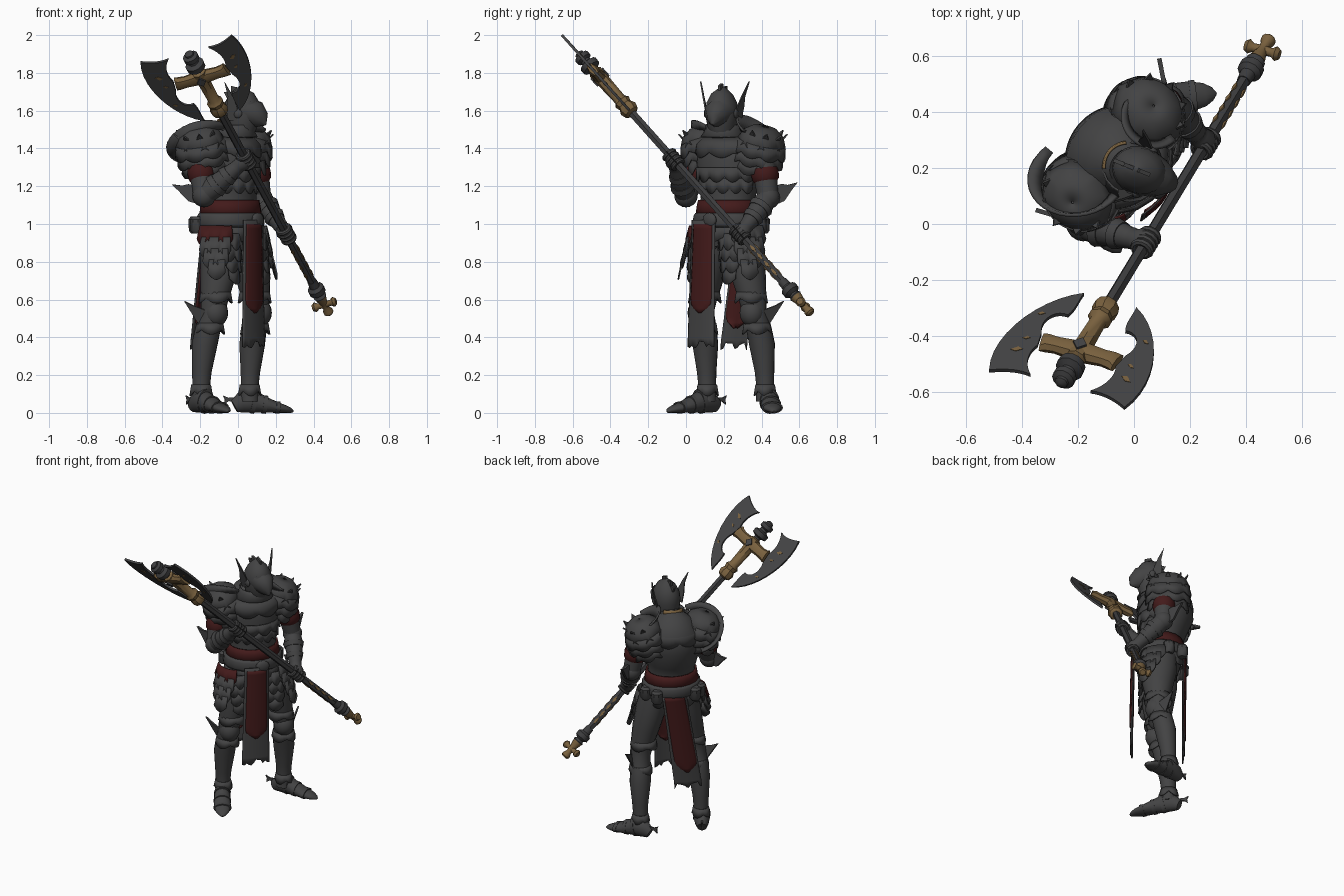
import bpy, bmesh, math, random
from mathutils import Vector, Matrix, geometry

random.seed(4)
cube = bpy.data.objects.get("Cube")
if cube:
    bpy.data.objects.remove(cube)


def material(name, *rgb):
    m = bpy.data.materials.new(name)
    m.use_nodes = True
    m.diffuse_color = (*rgb, 1)
    m.node_tree.nodes["Principled BSDF"].inputs["Base Color"].default_value = (*rgb, 1)
    return m


STEEL = material("dark_steel", .056, .056, .057)
BLADE = material("blade_steel", .058, .058, .06)
SHAFT = material("shaft_grey", .047, .047, .049)
RED = material("deep_red_cloth", .056, .0105, .0105)
GOLD = material("old_gold", .19, .118, .048)
BLACK = material("black", .012, .012, .013)

# Frames: body turned on the spot, head turned a little further, axe along its shaft
WORLD = Matrix()
BODY = Matrix.Translation((-.04, .22, 0)) @ Matrix.Rotation(math.radians(50), 4, 'Z')
HEAD = Matrix.Translation((.02, .19, 0)) @ Matrix.Rotation(math.radians(68), 4, 'Z')
shaft_dir = Vector((-.374, -.618, .692)).normalized()
blade_dir = Vector((.925, -.258, .277))
blade_dir = (blade_dir - shaft_dir * blade_dir.dot(shaft_dir)).normalized()
AXE = Matrix((blade_dir, shaft_dir.cross(blade_dir), shaft_dir)).transposed().to_4x4()
AXE.translation = (-.193, -.455, 1.777)


def flip(frame, s):
    return frame @ Matrix.Diagonal((s, 1, 1, 1))


def add(name, mat, verts, faces, frame, thick=0, angle=40):
    me = bpy.data.meshes.new(name)
    me.from_pydata([frame @ Vector(v) for v in verts], [], faces)
    bm = bmesh.new()
    bm.from_mesh(me)
    bmesh.ops.remove_doubles(bm, verts=bm.verts, dist=.0001)
    bmesh.ops.recalc_face_normals(bm, faces=bm.faces)
    bm.to_mesh(me)
    bm.free()
    for p in me.polygons:
        p.use_smooth = True
    me.set_sharp_from_angle(angle=math.radians(angle))
    me.materials.append(mat)
    ob = bpy.data.objects.new(name, me)
    bpy.context.collection.objects.link(ob)
    if thick:
        mod = ob.modifiers.new("thickness", 'SOLIDIFY')
        mod.thickness, mod.offset = thick, 0


def grid(rows, cols):
    return [(r * cols + c, r * cols + c + 1, (r + 1) * cols + c + 1, (r + 1) * cols + c)
            for r in range(rows - 1) for c in range(cols - 1)]


def loft(name, mat, pts, radii, frame=BODY, sides=16, ref=(1, 0, 0)):
    """Rings of elliptical section along a path, capped."""
    pts, ref, verts = [Vector(p) for p in pts], Vector(ref), []
    for i, p in enumerate(pts):
        t = (pts[min(i + 1, len(pts) - 1)] - pts[max(i - 1, 0)]).normalized()
        u = (ref - t * ref.dot(t)).normalized()
        v = t.cross(u)
        a, b = radii[i] if isinstance(radii[i], tuple) else (radii[i], radii[i])
        for k in range(sides + 1):
            q = math.tau * k / sides
            verts.append(p + u * a * math.cos(q) + v * b * math.sin(q))
    faces = grid(len(pts), sides + 1)
    faces += [tuple(range(sides)), tuple(len(verts) - 2 - k for k in range(sides))]
    add(name, mat, verts, faces, frame)


def lathe(name, mat, profile, frame, sides=12):
    loft(name, mat, [(0, 0, z) for z, r in profile], [r for z, r in profile], frame, sides)


def band(name, mat, rings, frame, start=0, end=360, scallops=1, depth=0, thick=.008):
    """Curved armour plate; the last ring has a scalloped edge."""
    cols, verts = scallops * 6 + 12, []
    for i, (z, rx, ry) in enumerate(rings):
        for c in range(cols + 1):
            t = c / cols
            q = math.radians(start + (end - start) * t)
            drop = depth * abs(math.sin(math.pi * scallops * t)) if i == len(rings) - 1 else 0
            verts.append((rx * math.cos(q), ry * math.sin(q), z - drop))
    add(name, mat, verts, grid(len(rings), cols + 1), frame, thick)


def plate(name, mat, outline, thick, origin, ax, ay, frame):
    o, ax, ay = Vector(origin), Vector(ax).normalized(), Vector(ay).normalized()
    nrm, n = ax.cross(ay).normalized() * thick / 2, len(outline)
    flat = [o + ax * p[0] + ay * p[1] for p in outline]
    faces = [tuple(range(n)), tuple(range(2 * n - 1, n - 1, -1))]
    faces += [(k, (k + 1) % n, n + (k + 1) % n, n + k) for k in range(n)]
    add(name, mat, [p + nrm for p in flat] + [p - nrm for p in flat], faces, frame)


def ball(name, mat, loc, size, frame=BODY):
    sx, sy, sz = size
    x, y, z = loc
    steps = [math.pi * (k + .05) / 10.1 for k in range(11)]
    loft(name, mat, [(x, y, z - sz * math.cos(a)) for a in steps],
         [(sx * math.sin(a), sy * math.sin(a)) for a in steps], frame)


def cloth(name, mat, top, bottom, width, bow, thick, rounded):
    top, bottom, rows, cols, verts = Vector(top), Vector(bottom), 20, 13, []
    for r in range(rows):
        t = r / (rows - 1)
        half = width / 2 * (.88 + .12 * t)
        if rounded and t > .85:
            half *= math.sqrt(max(.02, 1 - ((t - .85) / .15) ** 2))
        for c in range(cols):
            u = c / (cols - 1) * 2 - 1
            p = top.lerp(bottom, t) + Vector((u * half, bow * (1 - .8 * u * u), 0))
            if r == rows - 1 and not rounded:
                p.z += random.uniform(-.02, .025)
            verts.append(p)
    add(name, mat, verts, grid(rows, cols), BODY, thick)


def at(x, y, z):
    return Matrix.Translation((x, y, z))


# Torso and waist
loft("torso", STEEL, [(0, 0, .88), (0, 0, .98), (0, 0, 1.06), (0, 0, 1.13), (0, .01, 1.2), (0, .03, 1.32),
                      (0, .03, 1.41), (0, .01, 1.47), (0, -.02, 1.51)],
     [(.13, .1), (.165, .13), (.16, .138), (.15, .13), (.162, .148), (.188, .178), (.182, .168), (.13, .12), (.07, .07)],
     sides=28)
band("waist_sash", RED, [(1.125, .158, .14), (1.09, .165, .148), (1.04, .172, .153)], BODY, thick=.012)
band("belt", STEEL, [(1.055, .172, .154), (1.04, .182, .163), (1.0, .186, .166), (.985, .178, .158)], BODY, thick=.014)
band("fauld", STEEL, [(1.0, .176, .148), (.93, .186, .15)], BODY, 0, 360, 11, .025)
for z, w, n in ((1.24, .168, 7), (1.3, .182, 6)):
    band("belly_lame", STEEL, [(z, w - .002, w - .01), (z - .05, w - .001, w - .012)], BODY @ at(0, .022, 0), 185, 355, n, .03)
band("upper_breast_plate", STEEL, [(1.46, .145, .135), (1.42, .182, .17), (1.38, .19, .178)], BODY @ at(0, .026, 0), 0, 360, 8, .03)
ball("belt_buckle", STEEL, (.02, -.172, 1.02), (.045, .02, .04))
for x, y in ((-.165, .09), (-.12, .14), (.13, .135), (.18, .05)):
    loft("belt_pouch", STEEL, [(x, y, .95), (x, y, .965), (x, y, 1.025), (x, y, 1.04)], [.025, .036, .038, .025], sides=8)
band("collar", STEEL, [(1.46, .12, .12), (1.5, .092, .1), (1.525, .09, .098)], BODY @ at(0, -.03, 0))
band("collar_trim", GOLD, [(1.522, .09, .097), (1.555, .085, .09)], BODY @ at(0, -.03, 0), 45, 135)

# Cloth panels front and back
cloth("front_tabard", STEEL, (-.02, -.17, 1.02), (-.03, -.18, .36), .18, -.015, .006, False)
cloth("front_tabard_panel", RED, (-.02, -.171, 1.0), (-.028, -.179, .53), .14, -.016, .014, True)
cloth("back_tabard", STEEL, (.02, .14, 1), (-.075, .135, .35), .18, .015, .006, False)
cloth("back_tabard_panel", RED, (.02, .141, .99), (-.066, .136, .45), .145, .016, .014, True)

# Helmet with pointed visor, horns and crest
loft("helmet", STEEL, [(0, .01, 1.46), (0, .005, 1.52), (0, 0, 1.58), (0, 0, 1.64), (0, .005, 1.685), (0, .01, 1.71), (0, .01, 1.73)],
     [(.06, .07), (.077, .088), (.087, .1), (.08, .096), (.057, .07), (.03, .036), .004], HEAD, 20)
loft("visor", STEEL, [(0, -.02, 1.6), (0, -.075, 1.58), (0, -.112, 1.55), (0, -.136, 1.525)],
     [(.086, .075), (.07, .075), (.038, .05), .006], HEAD, 10)
crest = [(.1, -.05), (.115, -.01), (.09, .0), (.1, .05), (.07, .05), (.07, .09), (.03, .07), (-.08, .085), (-.08, .04),
         (.05, .03), (.07, -.05)]
plate("helmet_crest", STEEL, [(b, a + 1.63) for a, b in crest], .014, (0, .01, 0), (0, 1, 0), (0, 0, 1), HEAD)
for s in (-1, 1):
    H = flip(HEAD, s)
    plate("helmet_horn", STEEL, [(0, 0), (.05, 0), (.045, .07), (.032, .13), (.04, .21), (.01, .14), (-.01, .07)],
          .008, (.078, -.005, 1.55), (.3, 1, 0), (.24, .05, 1), H)
    ball("visor_hinge", STEEL, (.084, -.01, 1.585), (.012, .025, .025), H)
    plate("eye_slit", BLACK, [(0, 0), (.04, .012), (.042, .026), (0, .016)], .008, (.012, -.09, 1.622), (1, .45, 0), (0, .3, 1), H)

for s in (-1, 1):
    S = flip(BODY, s)
    # Layered shoulder armour
    P = S @ at(.19, .045, 1.41) @ Matrix.Rotation(math.radians(18), 4, 'Y')
    band("shoulder_dome", STEEL, [(.112, .004, .004), (.102, .06, .065), (.07, .1, .112), (.02, .124, .138)], P, 0, 360, 8, .03)
    for i, r in enumerate((.132, .13, .116)):
        z = .025 - i * .048
        band("shoulder_lame", STEEL, [(z, r - .012, r), (z - .052, r + .004, r + .014)], P, 0, 360, 8, .022)
    for k in range(5):
        q = math.radians(k * 40 - 80)
        plate("shoulder_spike", STEEL, [(-.018, 0), (.018, 0), (0, .035)], .008, (.1 * math.cos(q), .112 * math.sin(q), .068),
              (-math.sin(q), math.cos(q), 0), (math.cos(q) * .6, math.sin(q) * .6, 1), P)
    if s < 0:
        T = S @ at(.135, .085, 1.42) @ Matrix.Rotation(math.radians(-32), 4, 'X')
        band("shoulder_crescent", STEEL, [(0, .14, .15), (.01, .168, .185)], T, -100, 90, 1, -.07, .012)
    else:
        band("shoulder_guard", STEEL, [(0, .09, .09), (.01, .115, .115)], S @ at(.2, .02, 1.49), 100, 260, 1, -.075, .012)

    # Legs, stance shifted slightly to the left
    G = BODY @ at(.018, 0, 0) @ Matrix.Diagonal((s, 1, 1, 1))
    loft("leg", STEEL, [(.09, 0, .96), (.115, -.01, .85), (.145, -.02, .72), (.172, -.018, .6), (.182, -.015, .53), (.19, .012, .44),
                        (.196, .03, .36), (.2, .045, .22), (.2, .05, .13), (.2, .05, .06)],
         [(.088, .105), (.094, .112), (.086, .098), .073, .064, .067, .068, .052, .046, .05], G)
    ball("knee_guard", STEEL, (.18, -.035, .53), (.066, .065, .075), G)
    plate("knee_wing", STEEL, [(-.05, -.07), (-.01, -.16), (.02, -.11), (.05, -.05), (.08, .02), (.105, .08), (.06, .055), (.0, .03), (-.05, .02)],
          .01, (.232, -.015, .515), (.55, 1, 0), (.3, 0, 1), G)
    for z, x, y, r, n in ((.64, .16, -.018, .08, 4), (.475, .186, 0, .07, 4), (.15, .2, .05, .052, 4)):
        band("leg_lame", STEEL, [(z, r - .006, r - .002), (z - .035, r + .004, r + .008)], G @ at(x, y, 0), 0, 360, n, .025)
    # Hip plates: tapering tiers over the thigh, flaring ones at the side
    for i in range(4):
        z, spread = .95 - i * .06, 56 - i * 10
        band("thigh_tasset", STEEL, [(z, .106, .126), (z - .06, .113, .138)], S @ at(.1 + i * .008, -.005, 0),
             -94 - spread, -94 + spread, (4, 3, 2, 1)[i], .03)
        band("side_tasset", RED if s < 0 and i == 0 else STEEL, [(z + .04, .12 + i * .016, .13 + i * .01), (z - .03, .142 + i * .016, .145 + i * .01)],
             S @ at(.1, .0, 0), -72 + i * 6, 12 - i * 12, (3, 3, 2, 1)[i], .035)

# Pointed armoured feet with spurs
for heel, toe in (((-.24, .165, 0), (-.05, -.1, 0)), ((-.02, .43, 0), (.292, .465, 0))):
    heel, toe = Vector(heel), Vector(toe)
    along = (toe - heel).normalized()
    side = Vector((-along.y, along.x, 0))
    shape = ((0, .03, .035), (.12, .046, .055), (.3, .05, .064), (.48, .053, .046), (.7, .054, .03), (.87, .042, .02),
             (.96, .024, .013), (1, .006, .006))
    loft("foot", STEEL, [heel.lerp(toe, t) + Vector((0, 0, h)) for t, w, h in shape], [(w, h) for t, w, h in shape], WORLD, 16, side)
    for t, w, h in shape[2:5]:
        p = heel.lerp(toe, t)
        loft("foot_lame", STEEL, [p + Vector((0, 0, h)), p + along * .022 + Vector((0, 0, h * .93))], [(w + .003, h + .002)] * 2, WORLD, 16, side)
    plate("spur", STEEL, [(0, -.01), (.03, -.008), (.055, -.025), (.05, .0), (.06, .022), (.03, .01), (0, .012)], .01,
          heel + Vector((0, 0, .07)), -along, (0, 0, 1), WORLD)

# Arms: shoulder, elbow, place of the grip and the tip of the elbow spike
for shoulder, elbow, grip, tip in (((-.21, .1, 1.4), (-.18, .0, 1.15), -.63, (-.35, .05, 1.21)),
                                   ((.08, .4, 1.4), (.12, .435, 1.14), -1.2, (.09, .59, 1.22))):
    shoulder, elbow, tip = Vector(shoulder), Vector(elbow), Vector(tip)
    hand = AXE @ Vector((0, 0, grip))
    reach = (hand - elbow).normalized()
    wrist = hand - reach * .05
    loft("upper_arm", STEEL, [shoulder, shoulder.lerp(elbow, .5), elbow], [.07, .064, .055], WORLD)
    loft("arm_band", RED, [shoulder.lerp(elbow, t) for t in (.42, .5, .63, .69)], [.07, .074, .07, .058], WORLD)
    ball("elbow_guard", STEEL, elbow, (.062, .062, .062), WORLD)
    loft("forearm", STEEL, [elbow, elbow.lerp(wrist, .3), elbow.lerp(wrist, .75), wrist], [.052, .06, .045, .036], WORLD)
    for t, r in ((.3, .067), (.62, .057)):
        loft("forearm_lame", STEEL, [elbow.lerp(wrist, t), elbow.lerp(wrist, t + .13)], [r, r - .008], WORLD)
    out = tip - elbow
    size = out.length
    across = Vector((0, 0, 1)) - out * (out.z / size ** 2)
    plate("elbow_spike", STEEL, [(-.03, -.05), (.07, -.055), (size * .75, -.02), (size, .0), (size * .7, .012), (.1, .03), (.02, .05)],
          .016, elbow, out, across, WORLD)
    # Gauntlet closed on the shaft
    loft("gauntlet", STEEL, [wrist - reach * .02, wrist, hand - reach * .02, hand + reach * .012], [.04, .038, .048, .037], WORLD)
    for k in range(4):
        z = grip + (k - 1.5) * .024
        ring = [math.radians(a) for a in range(0, 361, 30)]
        loft("finger", STEEL, [(.031 * math.cos(a), .031 * math.sin(a), z) for a in ring], [.0135] * len(ring), AXE, 8, (0, 0, 1))

# Axe shaft, pommel and finial
lathe("axe_shaft", SHAFT, [(-1.68, .023), (.1, .023)], AXE, 6)
lathe("shaft_end_collar", SHAFT, [(-1.69, .025), (-1.675, .036), (-1.66, .025), (-1.645, .045), (-1.615, .045), (-1.6, .028), (-1.56, .025)], AXE)
for z in (-1.5, -1.44, -1.38, -1.32):
    for k in range(3):
        R = AXE @ Matrix.Rotation(math.tau * (k + .25) / 3, 4, 'Z')
        plate("shaft_inlay", GOLD, [(0, -.028), (.009, 0), (0, .028), (-.009, 0)], .006, (0, .022, z), (1, 0, 0), (0, 0, 1), R)
lathe("pommel", GOLD, [(-1.81, .018), (-1.8, .027), (-1.785, .026), (-1.77, .018), (-1.73, .02), (-1.7, .028), (-1.68, .032)], AXE)
for s in (-1, 1):
    loft("pommel_lobe", GOLD, [(0, 0, -1.74), (.035, 0, -1.74), (.052, 0, -1.74), (.066, 0, -1.74)], [.018, .016, .027, .018],
         flip(AXE, s), 10, (0, 1, 0))
lathe("axe_finial", SHAFT, [(.03, .02), (.06, .024), (.07, .05), (.1, .052), (.112, .028), (.125, .026), (.135, .042), (.16, .042),
                            (.17, .025), (.18, .024), (.19, .008)], AXE)

# Gilded axe head
lathe("axe_socket", GOLD, [(-.28, .026), (-.27, .042), (-.24, .05), (-.215, .038), (-.19, .046), (-.17, .032), (-.04, .036), (.04, .038), (.05, .02)], AXE, 8)
for s in (-1, 1):
    A = flip(AXE, s)
    loft("axe_cross_arm", GOLD, [(0, 0, 0), (.09, 0, 0), (.125, 0, .002), (.145, 0, .005)], [(.042, .036), (.034, .028), (.038, .03), (.046, .02)], A, 8, (0, 0, 1))
    edge = []
    for curve in (((.26, .22), (.325, .05), (.24, -.2), (.1, -.29)), ((.1, -.29), (.105, -.25), (.095, -.2), (.11, -.16)),
                  ((.11, -.16), (.17, -.17), (.2, -.08), (.15, -.02)), ((.15, .03), (.17, .08), (.155, .14), (.115, .185)),
                  ((.115, .185), (.16, .175), (.21, .19), (.26, .22))):
        edge += geometry.interpolate_bezier(*[Vector((*p, 0)) for p in curve], 12)[:-1]
    plate("axe_blade", BLADE, edge, .014, (0, 0, 0), (1, 0, 0), (0, 0, 1), A)
    for x, z, r in ((.21, .08, .02), (.2, .01, .013), (.2, -.13, .013)):
        plate("blade_inlay", GOLD, [(-r, -r * .4), (0, -r * .7), (r, r * .5), (0, r * .6)], .018, (x, 0, z), (1, 0, 0), (0, 0, 1), A)
    plate("axe_gem", BLADE, [(-.026, 0), (0, -.03), (.026, 0), (0, .03)], .009, (0, s * .04, 0), (1, 0, 0), (0, 0, 1), AXE)
